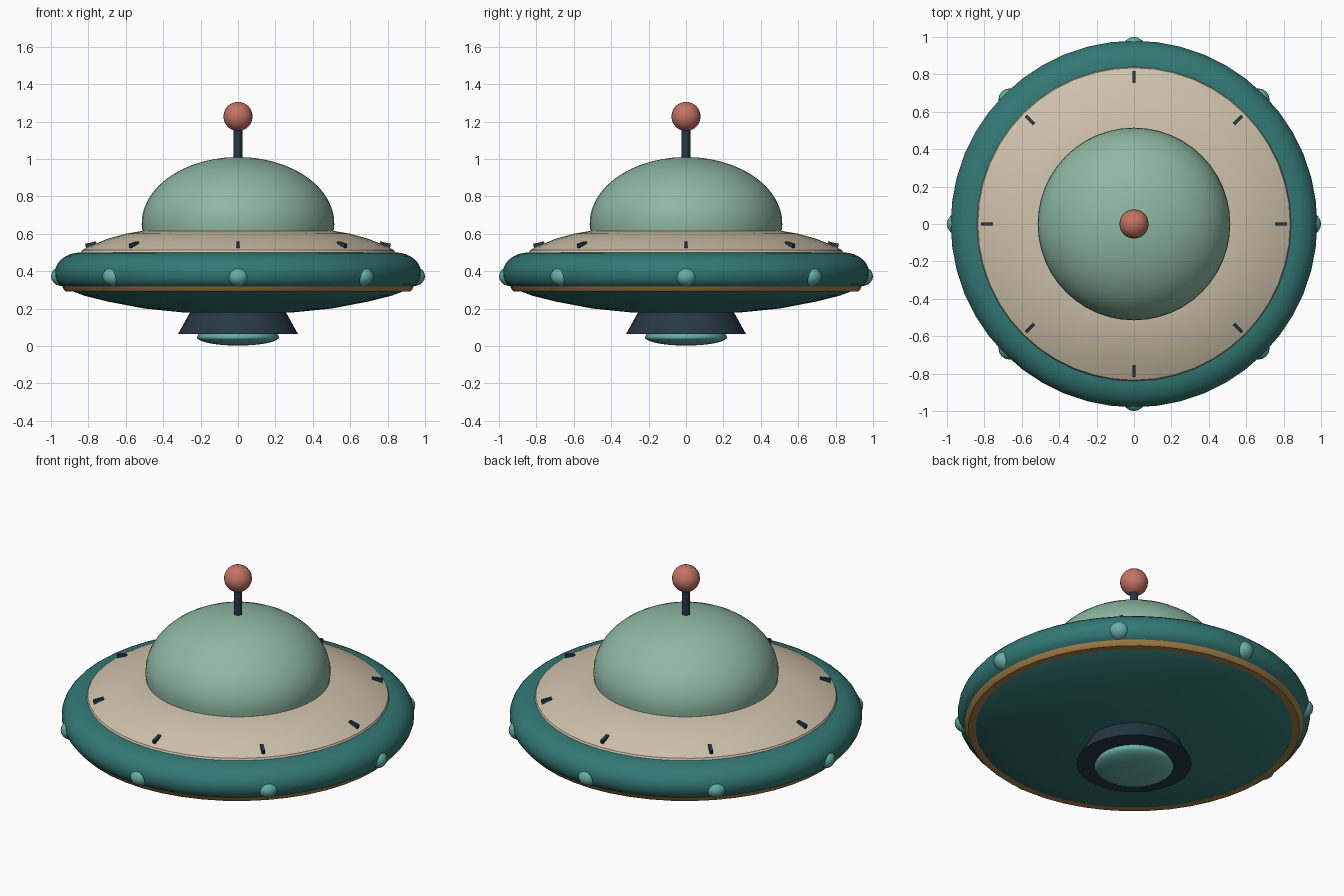
import bpy
import bmesh
from math import sin, cos, pi, radians
from mathutils import Matrix, Vector

cube = bpy.data.objects.get("Cube")
if cube:
    bpy.data.objects.remove(cube, do_unlink=True)


def material(name, rgb):
    """Flat material from 0-255 display values, stored as linear."""
    lin = [((c / 255 + 0.055) / 1.055) ** 2.4 for c in rgb] + [1.0]
    mat = bpy.data.materials.new(name)
    mat.use_nodes = True
    mat.diffuse_color = lin
    mat.node_tree.nodes["Principled BSDF"].inputs["Base Color"].default_value = lin
    return mat


teal = material("teal", (50, 120, 116))
cream = material("cream", (206, 193, 170))
sage = material("sage_green", (142, 184, 162))
gold = material("gold", (166, 128, 72))
navy = material("navy", (38, 56, 68))
coral = material("coral", (196, 115, 98))
aqua = material("aqua", (104, 176, 168))


def finish(name, bm, mats, angle=35):
    """Turn a bmesh into a smooth object that keeps its hard edges."""
    bmesh.ops.recalc_face_normals(bm, faces=bm.faces[:])
    mesh = bpy.data.meshes.new(name)
    bm.to_mesh(mesh)
    bm.free()
    for mat in mats:
        mesh.materials.append(mat)
    mesh.shade_smooth()
    mesh.set_sharp_from_angle(angle=radians(angle))
    obj = bpy.data.objects.new(name, mesh)
    bpy.context.collection.objects.link(obj)
    return obj


def lathe(name, profile, mats, steps=48, closed=False, angle=35):
    """Spin a (radius, height) profile around the vertical axis."""
    bm = bmesh.new()
    verts = [bm.verts.new((r, 0, z)) for r, z in profile]
    edges = [bm.edges.new(pair) for pair in zip(verts, verts[1:])]
    if closed:
        edges.append(bm.edges.new((verts[-1], verts[0])))
    bmesh.ops.spin(bm, geom=verts + edges, cent=(0, 0, 0), axis=(0, 0, 1),
                   angle=2 * pi, steps=steps, use_duplicate=False)
    bmesh.ops.remove_doubles(bm, verts=bm.verts[:], dist=0.0005)
    return finish(name, bm, mats, angle)


def arc(r, h, z, start, end, n, r0=0.0):
    """Points along an elliptical arc, angles in degrees."""
    angles = [radians(start + (end - start) * i / n) for i in range(n + 1)]
    return [(r0 + r * cos(a), z + h * sin(a)) for a in angles]


# Saucer hull: shallow belly, rounded rim, cream upper deck
belly = [(0, 0.175), (0.3, 0.18), (0.5, 0.2), (0.7, 0.238), (0.82, 0.268), (0.9, 0.298)]
rim = arc(0.14, 0.11, 0.39, -35, 90, 10, r0=0.84)
deck = [(0.835, 0.512), (0.8, 0.53), (0.7, 0.572), (0.6, 0.6), (0.5, 0.617), (0, 0.63)]
hull = lathe("saucer_hull", belly + rim + deck, [teal, cream])
for face in hull.data.polygons:
    face.material_index = int(face.center.z > 0.5)

# Gold trim band below the rim
lathe("trim_band", [(0.88, 0.29), (0.92, 0.29), (0.932, 0.302), (0.943, 0.328),
                    (0.93, 0.335), (0.88, 0.335)], [gold], closed=True)

# Dome, antenna and antenna ball
lathe("dome", [(0, 0.6)] + arc(0.515, 0.355, 0.655, -8, 90, 14), [sage])
lathe("antenna_rod", [(0, 0.98), (0.023, 0.98), (0.023, 1.17), (0, 1.17)], [navy], steps=12)
lathe("antenna_ball", arc(0.078, 0.078, 1.227, -90, 90, 12), [coral], steps=24)

# Thruster skirt and its glowing lens
lathe("thruster", [(0, 0.065), (0.32, 0.065), (0.245, 0.2), (0, 0.2)], [navy], steps=32)
lathe("thruster_lens", arc(0.22, 0.045, 0.047, -90, 0, 8) + [(0.21, 0.066), (0, 0.066)],
      [aqua], steps=32, angle=60)

# Eight rim lights and eight deck markers
for i in range(8):
    turn = Matrix.Rotation(i * pi / 4, 4, "Z")

    bm = bmesh.new()
    place = turn @ Matrix.Translation((0.94, 0, 0.372)) @ Matrix.Diagonal(Vector((1, 1, 0.87, 1)))
    bmesh.ops.create_uvsphere(bm, u_segments=16, v_segments=10, radius=0.06, matrix=place)
    finish(f"rim_light_{i + 1}", bm, [aqua])

    bm = bmesh.new()
    place = (turn @ Matrix.Translation((0.785, 0, 0.538)) @ Matrix.Rotation(radians(13), 4, "Y")
             @ Matrix.Diagonal(Vector((0.06, 0.018, 0.03, 1))))
    bmesh.ops.create_cube(bm, size=1, matrix=place)
    finish(f"deck_marker_{i + 1}", bm, [navy])
